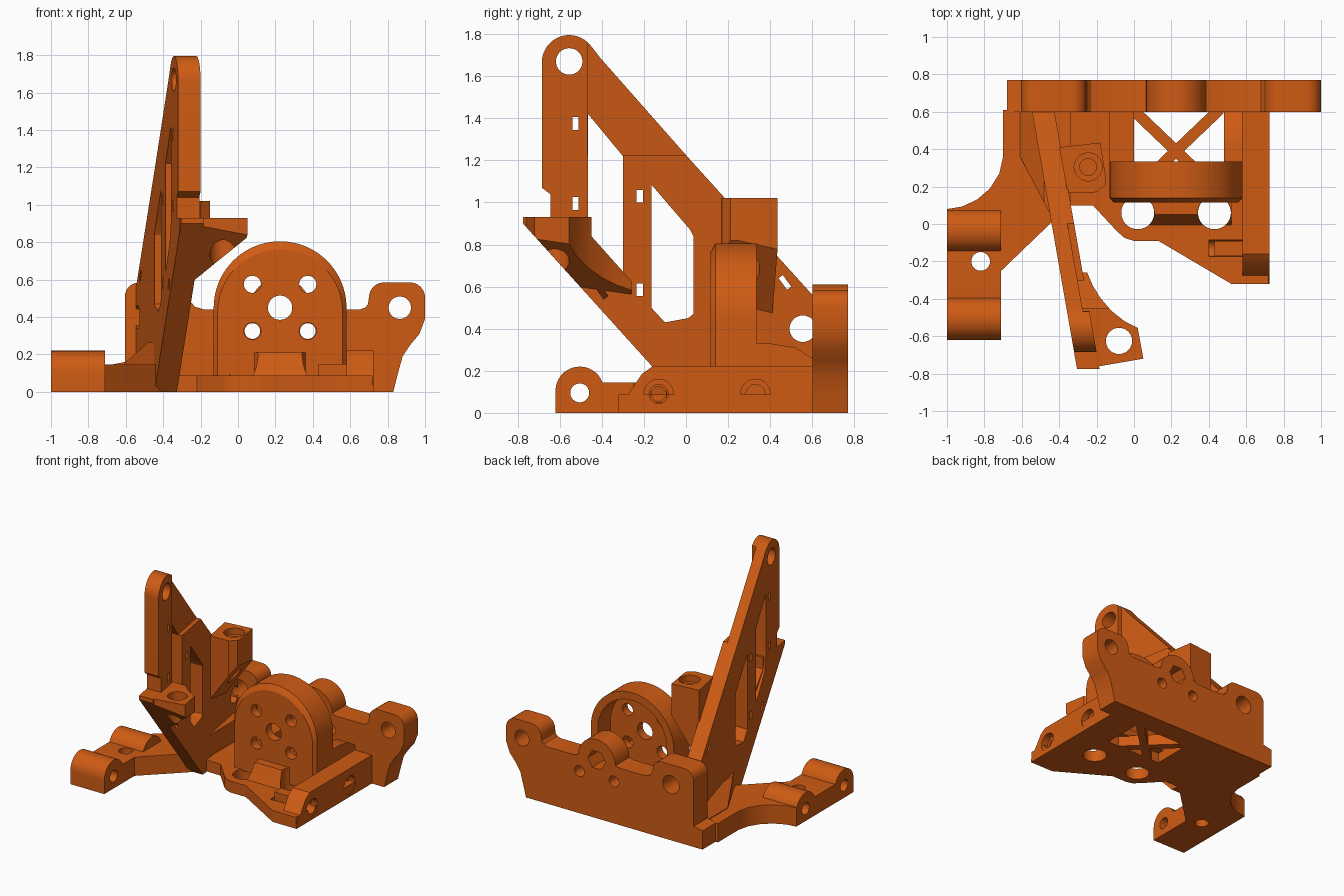
import bpy, bmesh, math
from mathutils import Vector

if "Cube" in bpy.data.objects:
    bpy.data.objects.remove(bpy.data.objects["Cube"])

orange = bpy.data.materials.new("orange plastic")
orange.diffuse_color = (0.62, 0.105, 0.007, 1)
orange.use_nodes = True
orange.node_tree.nodes["Principled BSDF"].inputs["Base Color"].default_value = orange.diffuse_color


def arc(cx, cy, r, a0, a1, n=10):
    return [(cx + r * math.cos(math.radians(a0 + (a1 - a0) * i / n)),
             cy + r * math.sin(math.radians(a0 + (a1 - a0) * i / n))) for i in range(n + 1)]


def circle(cx, cy, r, n=32):
    return arc(cx, cy, r, 0, 360, n)[:-1]


def rect(a0, b0, a1, b1):
    return [(a0, b0), (a1, b0), (a1, b1), (a0, b1)]


def prism(name, pts, axis, a, b, taper=1, centre=(0, 0)):
    """Extrude a 2D profile along an axis from a to b; taper scales the a end."""
    place = {'X': lambda p, h: (h, p[0], p[1]),
             'Y': lambda p, h: (p[0], h, p[1]),
             'Z': lambda p, h: (p[0], p[1], h)}[axis]
    small = [tuple(c + (v - c) * taper for v, c in zip(p, centre)) for p in pts]
    bm = bmesh.new()
    lo = [bm.verts.new(place(p, a)) for p in small]
    hi = [bm.verts.new(place(p, b)) for p in pts]
    bm.faces.new(lo)
    bm.faces.new(hi)
    n = len(pts)
    for i in range(n):
        bm.faces.new((lo[i], lo[(i + 1) % n], hi[(i + 1) % n], hi[i]))
    bmesh.ops.recalc_face_normals(bm, faces=bm.faces)
    me = bpy.data.meshes.new(name)
    bm.to_mesh(me)
    bm.free()
    me.materials.append(orange)
    ob = bpy.data.objects.new(name, me)
    bpy.context.collection.objects.link(ob)
    return ob


def cut(ob, pts, axis, a, b, op='DIFFERENCE'):
    """Boolean an object with a temporary prism."""
    tool = prism("cutter", pts, axis, a, b)
    tool.hide_render = True
    m = ob.modifiers.new("cut", 'BOOLEAN')
    m.operation, m.solver, m.object = op, 'EXACT', tool
    bpy.context.view_layer.objects.active = ob
    bpy.ops.object.modifier_apply(modifier=m.name)
    bpy.data.objects.remove(tool)


# Back plate with two lugs and a central hump
plate = prism("back_plate",
    [(.83, 0), (.85, .08), (.88, .19), (.92, .25), (.97, .31), (1, .39)]
    + arc(.92, .505, .08, 0, 90, 6) + arc(.78, .505, .08, 90, 180, 6)
    + [(.695, .47), (.68, .45), (.65, .44), (.42, .44)]
    + arc(.225, .45, .16, 0, 180, 20)
    + [(.03, .44), (-.18, .44), (-.23, .455), (-.252, .48)]
    + arc(-.33, .51, .075, 0, 90, 6) + arc(-.53, .51, .075, 90, 180, 6)
    + [(-.605, .16), (-.68, .145), (-.68, 0)], 'Y', .6, .77)
for x, z, r, n in ((.865, .45, .06, 32), (-.41, .43, .07, 32), (.225, .45, .075, 6),
                   (.077, .325, .042, 24), (.373, .325, .042, 24)):
    cut(plate, circle(x, z, r, n), 'Y', .5, .9)

# Base floor with window and two round openings
base = prism("base_floor",
    [(.72, .62), (.72, -.32), (.52, -.32), (.13, -.09), (0, -.09), (-.05, -.075), (-.09, -.04),
     (-.22, .1), (-.35, .1), (-.42, .03), (-.6, .1), (-.6, .62)], 'Z', 0, .088)
cut(base, rect(0, .28, .48, .6), 'Z', -.1, .3)
cut(base, circle(.02, .06, .088), 'Z', -.1, .3)
cut(base, circle(.43, .06, .088), 'Z', -.1, .3)
cut(base, circle(-.13, .09, .045), 'X', .4, .9)

# Crossed braces in the window
for s in (-1, 1):
    d = Vector((s * .235, .225))
    w = Vector((-d.y, d.x)).normalized() * .03
    c = Vector((.225, .39))
    prism("window_brace", [tuple(p) for p in (c - d - w, c + d - w, c + d + w, c - d + w)],
          'Z', 0, .087)

# Stepped pedestal in front of the disc
for name, x0, x1, z in (("pedestal_low", -.045, .52, .15), ("pedestal_high", .08, .37, .21)):
    ped = prism(name, [(-.01, .08), (.0, .1), (.05, z), (.15, z), (.15, .08)], 'X', x0, x1)
    for x in (.02, .43):
        cut(ped, circle(x, .06, .089), 'Z', -.1, .4)

# Arched disc, hollow at the back
def arch(r, z0):
    return [(.225 + r, z0)] + arc(.225, .45, r, 0, 180, 40) + [(.225 - r, z0)]


disc = prism("arched_disc", arch(.355, .08), 'Y', .14, .335)
cut(disc, arch(.295, .14), 'Y', .18, .5)
face = prism("disc_front_bevel", arch(.355, .08), 'Y', .115, .14, .94, (.225, .08))
for ob in (disc, face):
    cut(ob, circle(.225, .45, .065), 'Y', 0, .5)
    for sx in (-1, 1):
        for sz in (-1, 1):
            cut(ob, circle(.225 + sx * .148, .45 + sz * .125, .046, 24), 'Y', 0, .5)

# Ribs joining disc and back plate
prism("right_rib", [(.3, .0), (.3, .33), (.4, .33), (.52, .31), (.6, .26), (.6, 0)], 'X', .48, .58)
prism("left_rib", [(.3, .0), (.3, .25), (.6, .25), (.6, 0)], 'X', -.13, 0)

# Right side rail with cross screw holes
rail = prism("right_rail", [(-.32, 0), (-.32, .02), (-.21, .185), (-.16, .22), (.6, .22), (.6, 0)],
             'X', .58, .725)
boss = prism("screw_boss", rect(-.17, .05, -.09, .15), 'X', .43, .6)
for y in (-.13, .33):
    cut(rail, circle(y, .09, .045), 'X', .4, .9)
    cut(rail, circle(y, .09, .07), 'X', .67, .9)
cut(boss, circle(-.13, .09, .035), 'X', .4, .9)

# Left bridge and twin barrel mount
prism("left_bridge",
      [(-.35, .1), (-.45, 0), (-.71, -.25), (-.72, .0), (-.99, .0), (-1, .08), (-.92, .093), (-.84, .13),
       (-.77, .19), (-.72, .27), (-.7, .36), (-.7, .61), (-.38, .61)], 'Z', 0, .145)
mount = prism("barrel_mount",
    [(-.62, 0)] + arc(-.505, .105, .115, 180, 20, 16) + [(-.39, .145), (-.15, .145)]
    + arc(-.035, .105, .115, 160, 0, 16) + [(.08, 0)], 'X', -1, -.71)
for y in (-.505, -.035):
    cut(mount, circle(y, .095, .045), 'X', -1.2, -.5)
cut(mount, circle(-.82, -.2, .05), 'Z', -.1, .4)

# Sloped gusset at the foot of the arm
gusset = prism("arm_gusset", [(-.61, .1), (-.61, .15), (-.48, .265), (-.34, .265), (-.34, .1)],
               'Y', 0, .61)
cut(gusset, [(-.63, .7), (-.63, .4), (-.5, .15), (-.43, .02), (-.33, .05), (-.33, .7)],
    'Z', 0, .5, 'INTERSECT')

# Leaning arm: side profile, windows and holes, then skewed into place
arm = prism("leaning_arm",
    [(.04, 0), (-.16, .22), (-.775, .9), (-.775, .93), (-.645, .93), (-.645, 1.04), (-.685, 1.07)]
    + arc(-.555, 1.665, .13, 180, 40, 18) + [(-.41, 1.69), (0, 1.225), (.61, .55), (.61, 0)],
    'X', 0, .12)
windows = ([(-.465, 1.42), (-.3, 1.22), (-.3, .64), (-.45, .83), (-.465, .93)],
           [(-.165, 1.085), (.02, .87), (.035, .84), (.035, .47), (.01, .45), (-.1, .43), (-.165, .5)])
for w in windows:
    cut(arm, w, 'X', -.5, .5)
cut(arm, rect(-.468, 1.222, .8, 2), 'X', .085, .5)
cut(arm, circle(-.555, 1.67, .063), 'X', -.5, .5)
cut(arm, circle(.555, .4, .063), 'X', -.5, .5)
for y, z in ((-.525, 1.375), (-.525, .995), (-.22, 1.03), (-.22, .585)):
    cut(arm, rect(y - .015, z - .03, y + .015, z + .03), 'X', -.5, .5)
for y, z in ((-.4, .575), (.47, .62)):
    cut(arm, [(y - .03, z + .02), (y - .01, z + .035), (y + .03, z - .02), (y + .01, z - .035)],
        'X', -.5, .5)
for v in arm.data.vertices:
    v.co.x += -.44 - .175 * v.co.y

# Front lug: plan outline trimmed by side and front profiles
lug = prism("front_lug",
    [(-.33, -.62), (-.315, -.72), (-.29, -.755), (-.24, -.77), (.05, -.72), (.02, -.555), (-.05, -.52),
     (-.12, -.465), (-.18, -.395), (-.22, -.33), (-.25, -.26), (-.36, -.26)], 'Z', .3, .93)
cut(lug, [(-.8, .93), (-.775, .9), (-.2, .265), (-.2, .56), (-.45, .84), (-.45, 1), (-.8, 1)],
    'X', -1, 1, 'INTERSECT')
cut(lug, [(-.5, .38), (-.23, .6), (.06, .835), (.06, 1.1), (-.5, 1.1)], 'Y', -1, 1, 'INTERSECT')
cut(lug, circle(-.08, -.625, .07), 'Z', .2, 1.2)

# Screw post on the arm, tapering down into it
post = prism("screw_post", [(-.43, .42), (-.43, 1.02), (-.15, 1.02), (-.15, .82)], 'Y', .1, .5)
cut(post, [(-.40, .41), (-.18, .435), (-.145, .215), (-.2, .17), (-.355, .165)], 'Z', .3, 1.2, 'INTERSECT')
cut(post, circle(-.245, .305, .045), 'Z', .3, 1.2)
cut(post, circle(-.245, .305, .075), 'Z', .97, 1.2)

# Smooth curved walls, keep edges sharp
for ob in bpy.context.collection.objects:
    ob.select_set(True)
    bpy.context.view_layer.objects.active = ob
bpy.ops.object.shade_smooth_by_angle(angle=math.radians(25))
